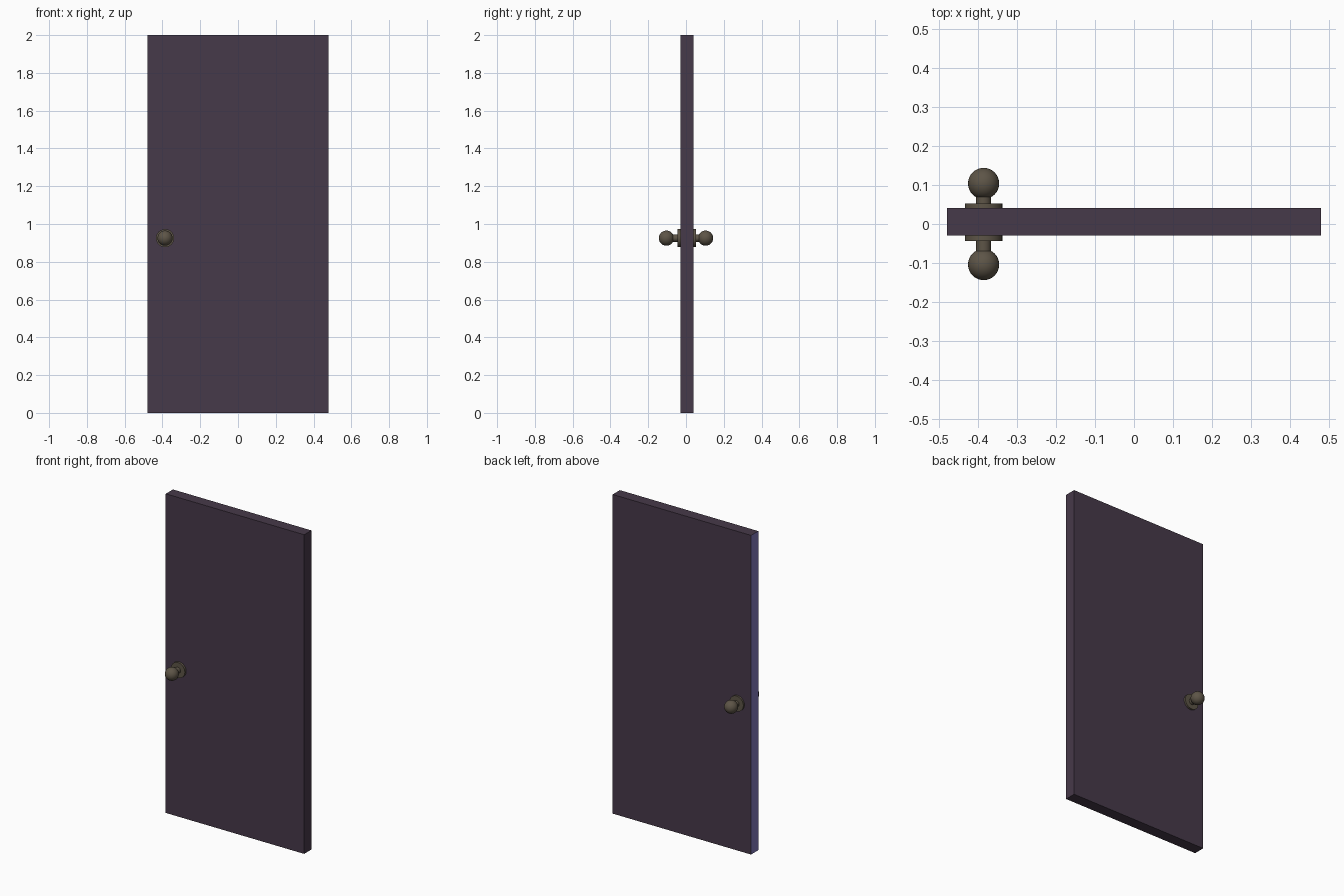
import bpy, math
from mathutils import Vector

if "Cube" in bpy.data.objects:
    bpy.data.objects.remove(bpy.data.objects["Cube"])


def material(name, rgb):
    m = bpy.data.materials.new(name)
    m.diffuse_color = (*rgb, 1)
    m.use_nodes = True
    m.node_tree.nodes["Principled BSDF"].inputs["Base Color"].default_value = m.diffuse_color
    return m


purple = material("dark_purple", (0.062, 0.041, 0.067))
blue = material("edge_blue", (0.22, 0.19, 0.50))
bronze = material("bronze", (0.11, 0.09, 0.063))

KNOB_X, KNOB_Z = -0.386, 0.925
FRONT, BACK = -0.03, 0.041


def finish(obj, name, mat):
    obj.name = name
    obj.data.materials.append(mat)
    bpy.ops.object.transform_apply(location=False, rotation=True, scale=True)
    return obj


def disc(name, radius, y0, y1):
    """Cylinder along y on the knob axis."""
    bpy.ops.mesh.primitive_cylinder_add(
        vertices=32, radius=radius, depth=abs(y1 - y0),
        location=(KNOB_X, (y0 + y1) / 2, KNOB_Z), rotation=(math.pi / 2, 0, 0))
    finish(bpy.context.object, name, bronze)
    bpy.ops.object.shade_smooth_by_angle()


# Door slab, with the latch edge in its own colour
bpy.ops.mesh.primitive_cube_add(size=1, location=(0, (FRONT + BACK) / 2, 1))
door = bpy.context.object
door.scale = (0.96, BACK - FRONT, 2)
finish(door, "door_slab", purple)
door.data.materials.append(blue)
for face in door.data.polygons:
    face.material_index = 1 if face.normal.x < -0.5 else 0

# Knob set on each side: plate, neck, ball
for side, surface, plate, ball in (("front", FRONT, -0.044, -0.104),
                                   ("back", BACK, 0.052, 0.104)):
    disc(side + "_knob_plate", 0.048, surface, plate)
    disc(side + "_knob_neck", 0.019, surface, ball)
    bpy.ops.mesh.primitive_uv_sphere_add(
        segments=32, ring_count=16, radius=0.04,
        location=(KNOB_X, ball, KNOB_Z), rotation=(math.pi / 2, 0, 0))
    finish(bpy.context.object, side + "_knob_ball", bronze)
    bpy.ops.object.shade_smooth_by_angle()
